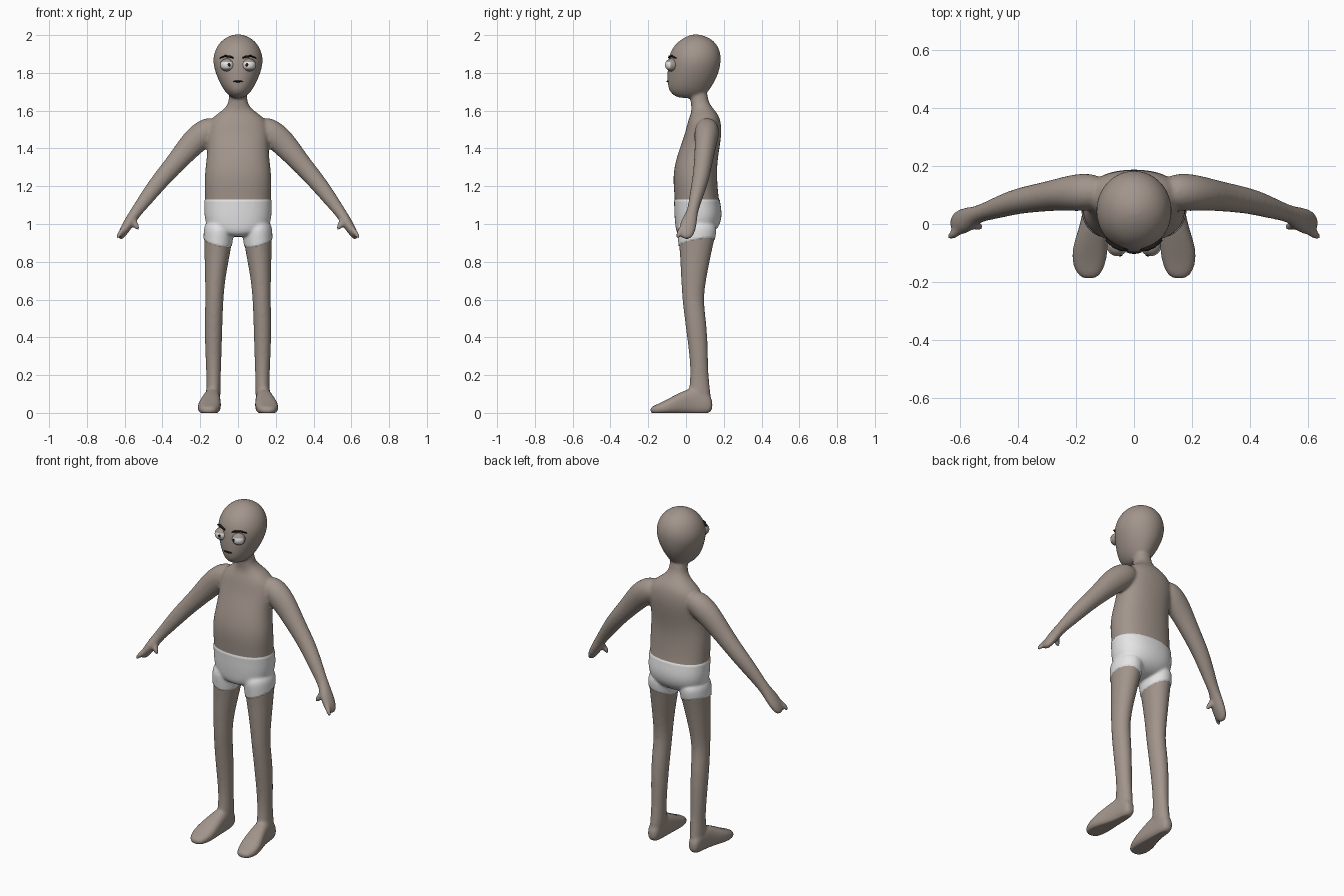
import bpy, bmesh, math
from mathutils import Vector

cube = bpy.data.objects.get("Cube")
if cube:
    bpy.data.objects.remove(cube, do_unlink=True)

X, Y, Z = Vector((1, 0, 0)), Vector((0, 1, 0)), Vector((0, 0, 1))


def material(name, color):
    m = bpy.data.materials.new(name)
    m.use_nodes = True
    m.diffuse_color = (*color, 1)
    m.node_tree.nodes["Principled BSDF"].inputs["Base Color"].default_value = (*color, 1)
    return m


skin = material("skin", (0.36, 0.30, 0.26))
white = material("white", (0.78, 0.78, 0.78))
black = material("black", (0.01, 0.01, 0.01))


def finish(bm, name, *mats):
    mesh = bpy.data.meshes.new(name)
    bm.to_mesh(mesh)
    bm.free()
    for m in mats:
        mesh.materials.append(m)
    for p in mesh.polygons:
        p.use_smooth = True
    ob = bpy.data.objects.new(name, mesh)
    bpy.context.collection.objects.link(ob)
    return ob


def skin_rings(bm, rings, power=1.0, n=20):
    """Closed tube through rings of (centre, first half axis, second half axis)."""
    def warp(v):
        return math.copysign(abs(v) ** power, v)
    loops = []
    for c, u, v in rings:
        angles = [math.tau * i / n for i in range(n)]
        loops.append([bm.verts.new(c + u * warp(math.cos(a)) + v * warp(math.sin(a)))
                      for a in angles])
    faces = [bm.faces.new(loops[0]), bm.faces.new(loops[-1])]
    for a, b in zip(loops, loops[1:]):
        for i in range(n):
            j = (i + 1) % n
            faces.append(bm.faces.new((a[i], a[j], b[j], b[i])))
    bmesh.ops.recalc_face_normals(bm, faces=faces)


def stack(bm, axis, rows, side=1, power=1.0):
    """Rows of (level, x min, x max, depth min, depth max) along z or y."""
    other = Y if axis == Z else Z
    rings = []
    for level, x0, x1, d0, d1 in rows:
        c = X * side * (x0 + x1) / 2 + other * (d0 + d1) / 2 + axis * level
        rings.append((c, X * (x1 - x0) / 2, other * (d1 - d0) / 2))
    skin_rings(bm, rings, power)


def limb(bm, rows, side=1):
    """Rows of (x, y, z, radius along y, radius across) following a path."""
    pts = [Vector((r[0] * side, r[1], r[2])) for r in rows]
    rings = []
    for i, (p, r) in enumerate(zip(pts, rows)):
        t = (pts[min(i + 1, len(pts) - 1)] - pts[max(i - 1, 0)]).normalized()
        u = (Y - t * t.y).normalized()
        rings.append((p, u * r[3], t.cross(u) * r[4]))
    skin_rings(bm, rings)


def ball(name, mat, loc, scale):
    bm = bmesh.new()
    bmesh.ops.create_uvsphere(bm, u_segments=32, v_segments=20, radius=1)
    bmesh.ops.scale(bm, vec=scale, verts=bm.verts)
    bmesh.ops.translate(bm, vec=loc, verts=bm.verts)
    return finish(bm, name, *mat)


def symmetric(rows):
    return [(z, -h, h, d0, d1) for z, h, d0, d1 in rows]


body = bmesh.new()

# Head
stack(body, Z, symmetric([
    (1.665, .03, -.04, .06), (1.69, .06, -.082, .11), (1.72, .083, -.096, .132),
    (1.76, .104, -.1, .157), (1.80, .12, -.1, .174), (1.85, .134, -.097, .186),
    (1.90, .131, -.09, .187), (1.95, .108, -.062, .167), (1.982, .074, -.02, .132),
    (1.998, .038, .015, .09), (2.004, .012, .04, .065)]))

# Torso and neck
stack(body, Z, symmetric([
    (.935, .05, -.03, .1), (.96, .14, -.05, .15), (1.0, .17, -.055, .18),
    (1.06, .178, -.06, .19), (1.13, .176, -.06, .174), (1.24, .181, -.071, .165),
    (1.32, .171, -.06, .166), (1.4, .162, -.035, .178), (1.48, .17, -.005, .19),
    (1.55, .155, .01, .185), (1.59, .1, .028, .165), (1.62, .06, .028, .135),
    (1.66, .047, .022, .115), (1.71, .05, .02, .115)]), power=.88)

LEG = [(1.02, .03, .175, -.04, .16), (.95, .025, .18, -.045, .16),
       (.88, .035, .179, -.036, .142), (.8, .05, .177, -.031, .126),
       (.7, .068, .175, -.026, .106), (.6, .077, .173, -.02, .092),
       (.5, .081, .177, -.008, .106), (.4, .084, .176, .005, .114),
       (.3, .087, .173, .018, .117), (.2, .091, .167, .024, .119),
       (.12, .091, .169, .014, .129), (.04, .095, .172, .01, .136)]
FOOT = [(.142, .11, .16, .01, .07), (.11, .1, .17, -.008, .11), (.05, .095, .175, -.008, .14),
        (-.02, .091, .192, -.008, .115), (-.09, .088, .217, -.008, .077),
        (-.15, .1, .212, -.008, .046), (-.192, .125, .185, -.004, .03)]
ARM = [(.1, .115, 1.53, .05, .05), (.17, .11, 1.49, .07, .075), (.24, .105, 1.43, .058, .07),
       (.32, .092, 1.335, .05, .055), (.4, .08, 1.245, .045, .048),
       (.46, .06, 1.17, .039, .043), (.52, .04, 1.09, .03, .034),
       (.55, .03, 1.05, .032, .03), (.575, .015, 1.01, .044, .029),
       (.6, .006, .97, .046, .026), (.618, .002, .94, .036, .02), (.625, 0, .92, .02, .012)]
THUMB = [(.555, .01, 1.035, .016, .016), (.548, -.002, 1.005, .017, .016),
         (.535, -.01, .985, .015, .014), (.525, -.014, .968, .01, .01)]
FINGER = [(.59, -.01, .99, .017, .017), (.612, -.03, .965, .015, .015),
          (.63, -.04, .943, .014, .014), (.642, -.047, .922, .009, .009)]

for s in (1, -1):
    stack(body, Z, LEG, s)
    stack(body, Y, FOOT, s, power=.75)
    for part in (ARM, THUMB, FINGER):
        limb(body, part, s)

# Blend all body parts into one smooth skin
rough = finish(body, "body_blank")
rough.modifiers.new("round", "SUBSURF").levels = 2
remesh = rough.modifiers.new("fuse", "REMESH")
remesh.mode = "VOXEL"
remesh.voxel_size = .008
soft = rough.modifiers.new("soften", "SMOOTH")
soft.factor = .5
soft.iterations = 8
deps = bpy.context.evaluated_depsgraph_get()
fused = bpy.data.meshes.new_from_object(rough.evaluated_get(deps))
bm = bmesh.new()
bm.from_mesh(fused)
bpy.data.objects.remove(rough, do_unlink=True)

# Shorts: cut clean waist and hem lines, colour the faces and raise the cloth
WAIST = 1.13


def hem(x, y):
    return .885 + .25 * (abs(x) - .08) + .18 * y


def cut(point, normal, inside):
    faces = [f for f in bm.faces if inside(f.calc_center_median())]
    edges = {e for f in faces for e in f.edges}
    verts = {v for f in faces for v in f.verts}
    bmesh.ops.bisect_plane(bm, geom=[*verts, *edges, *faces], dist=1e-5,
                           plane_co=point, plane_no=normal)


cut((0, 0, WAIST), Z, lambda c: abs(c.x) < .25)
for s in (1, -1):
    cut((s * .08, 0, .885), Vector((-s * .25, -.18, 1)).normalized(),
        lambda c: 0 < c.x * s < .25)
for f in bm.faces:
    c = f.calc_center_median()
    f.material_index = int(abs(c.x) < .25 and hem(c.x, c.y) < c.z < WAIST)
bm.normal_update()
cloth = [v for v in bm.verts if all(f.material_index for f in v.link_faces)]
for v, n in [(v, v.normal.copy()) for v in cloth]:
    v.co += n * .004
for v in bm.verts:
    v.co.z = max(v.co.z, 0)
finish(bm, "body", skin, white)

# Eyes with lids, pupils and brows
for s, label in ((1, "left"), (-1, "right")):
    centre = Vector((s * .058, -.075, 1.842))
    eye = ball(label + "_eye", (skin, white), centre, (.036, .036, .034))
    for p in eye.data.polygons:
        d = (p.center - centre) / .036
        p.material_index = int(-.5 < d.z < .4 and d.y < -.25)
    look = Vector((-s * .28, -.96, .02))
    ball(label + "_pupil", (black,), centre + look * .034, (.009, .004, .009))
    bm = bmesh.new()
    limb(bm, [(.024, -.09, 1.879, .005, .003), (.045, -.086, 1.887, .007, .006),
              (.07, -.075, 1.889, .007, .005), (.096, -.054, 1.878, .005, .002)], s)
    finish(bm, label + "_brow", black)

# Mouth
ball("mouth", (black,), (0, -.095, 1.755), (.027, .008, .005))
